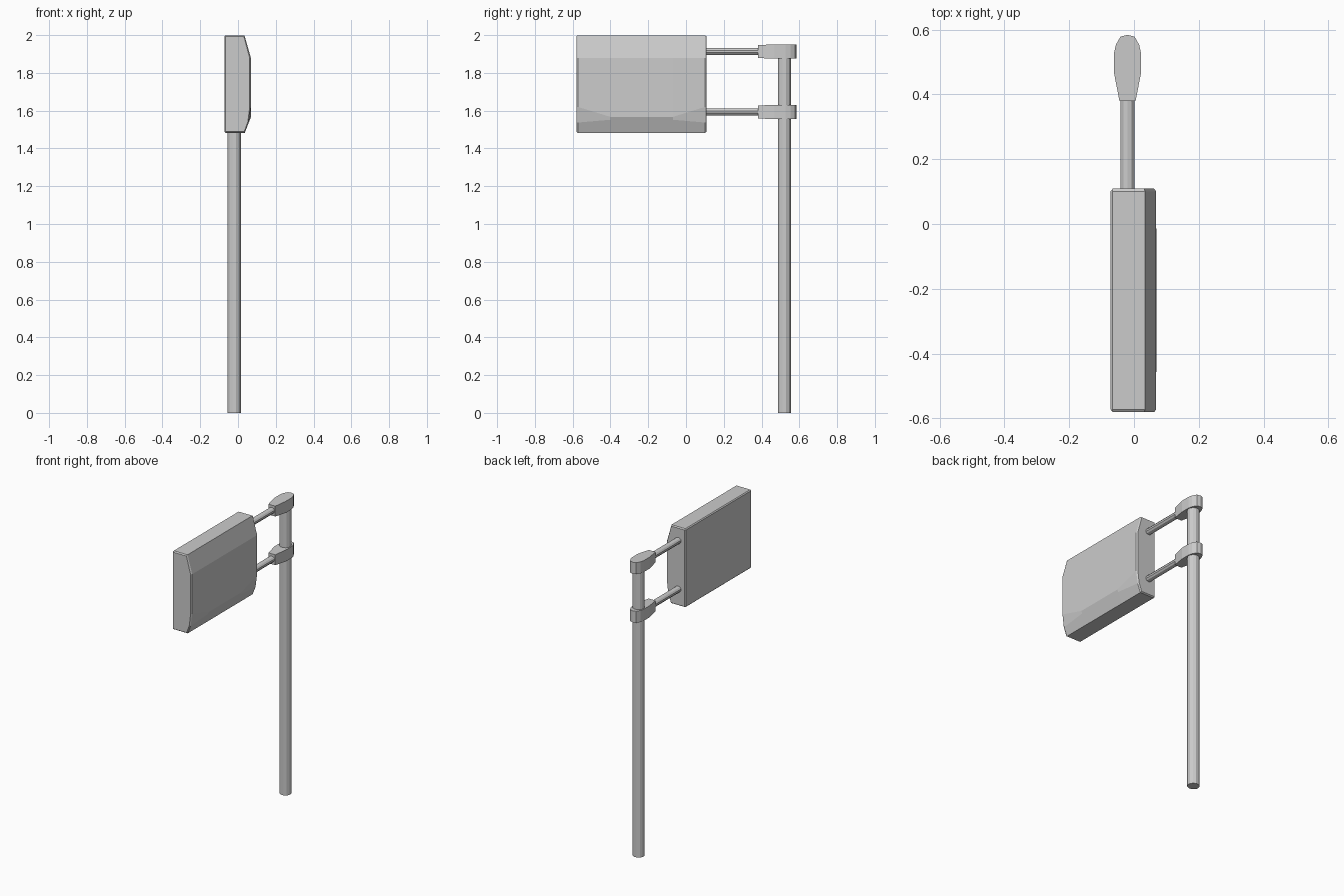
import bpy, bmesh, math

if "Cube" in bpy.data.objects:
    bpy.data.objects.remove(bpy.data.objects["Cube"])

CX = -0.02   # shared centre line of post, arms and clamps


def mesh_object(name, bm):
    bmesh.ops.recalc_face_normals(bm, faces=bm.faces[:])
    me = bpy.data.meshes.new(name)
    bm.to_mesh(me)
    bm.free()
    ob = bpy.data.objects.new(name, me)
    bpy.context.collection.objects.link(ob)
    return ob


def loft(name, rings):
    bm = bmesh.new()
    loops = [[bm.verts.new(p) for p in ring] for ring in rings]
    n = len(loops[0])
    for a, b in zip(loops, loops[1:]):
        for i in range(n):
            j = (i + 1) % n
            bm.faces.new((a[i], a[j], b[j], b[i]))
    bm.faces.new(loops[0])
    bm.faces.new(loops[-1][::-1])
    return mesh_object(name, bm)


def circle(rx, ry, n):
    return [(rx * math.cos(2 * math.pi * (i + .5) / n),
             ry * math.sin(2 * math.pi * (i + .5) / n)) for i in range(n)]


# Upright post
loft("post", [[(CX + x, 0.521 + y, z) for x, y in circle(0.037, 0.036, 12)]
              for z in (0, 1.89)])

# Sign box: cross-sections along y, lower front edge fuller in the middle
end = [(-0.072, 1.483), (-0.072, 1.999), (0.034, 1.999), (0.068, 1.88),
       (0.068, 1.62), (0.057, 1.537), (0.036, 1.483)]
mid = end[:4] + [(0.069, 1.567), (0.063, 1.552), (0.036, 1.483)]


def section(y, pts, inset=0.0):
    s, t = 1 - inset / 0.07, 1 - inset / 0.26
    return [(x * s, y, 1.741 + (z - 1.741) * t) for x, z in pts]


box = loft("sign_box", [section(-0.581, end, 0.006), section(-0.573, end),
                        section(-0.40, mid), section(-0.07, mid),
                        section(0.101, end), section(0.109, end, 0.006)])
# Narrow chamfer on the long back edges and the top and bottom front edges
bm = bmesh.new()
bm.from_mesh(box.data)
edges = [e for e in bm.edges
         if all(v.co.x < -0.06 for v in e.verts)
         and abs(e.verts[0].co.y - e.verts[1].co.y) > 0.1]
bmesh.ops.bevel(bm, geom=edges, offset=0.006, segments=1, affect='EDGES')
bm.to_mesh(box.data)
bm.free()

# Clamps around the post, with the arms carrying the sign
half = [(0.025, 0.38), (0.042, 0.468), (0.042, 0.526), (0.036, 0.553),
        (0.022, 0.578)]
outline = half + [(0, 0.584)] + [(-x, y) for x, y in reversed(half)]
for label, zc in (("upper", 1.913), ("lower", 1.593)):
    loft(label + "_clamp",
         [[(CX + x, y, zc + s * (0.034 if y < 0.4 else 0.038))
           for x, y in outline] for s in (-1, 1)])
    loft(label + "_arm",
         [[(CX + x, y, zc + z) for x, z in circle(0.022, 0.0195, 10)]
          for y in (0.09, 0.40)])
